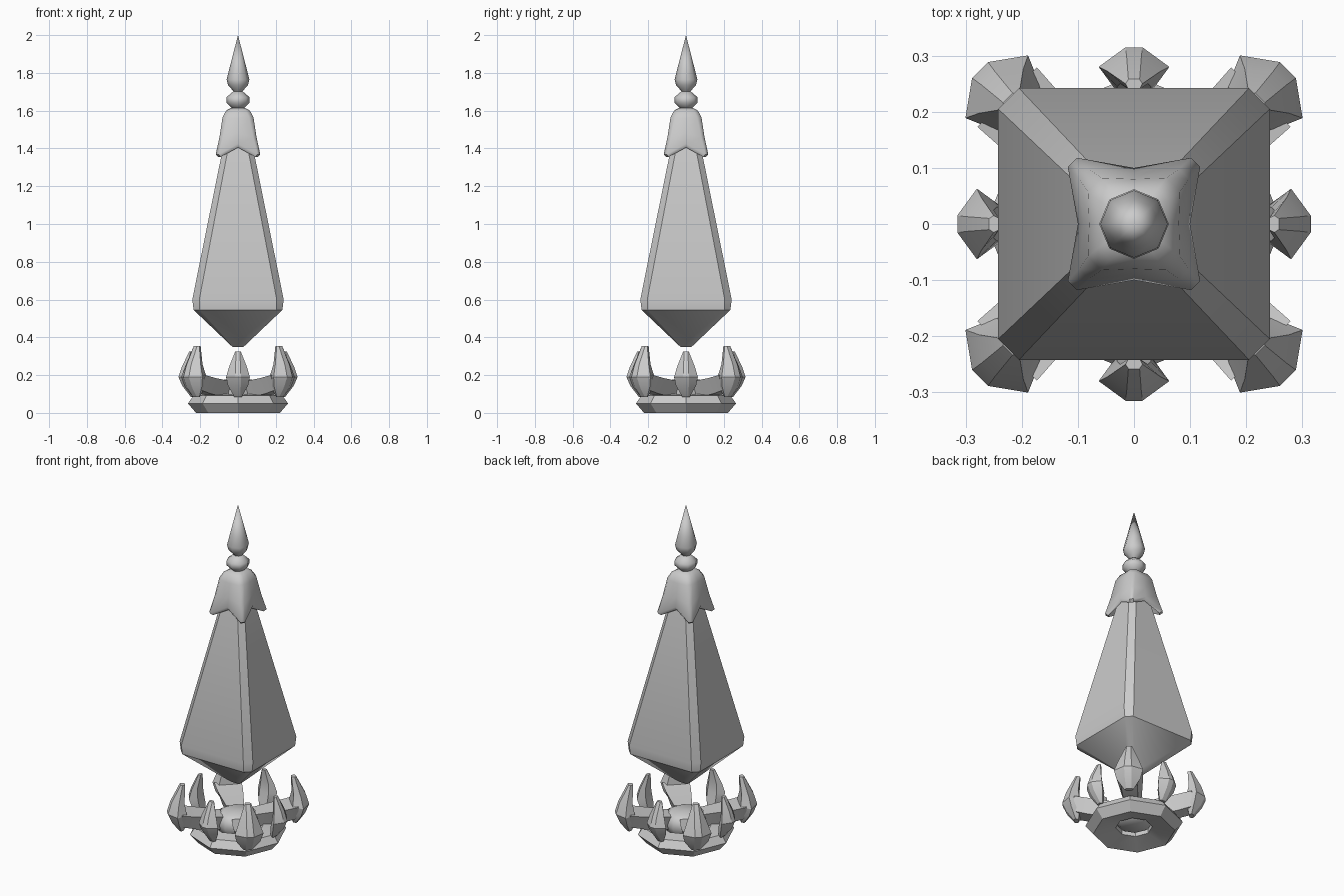
import bpy, bmesh, math

cube = bpy.data.objects.get("Cube")
if cube:
    bpy.data.objects.remove(cube, do_unlink=True)

stone = bpy.data.materials.new("grey_stone")
stone.use_nodes = True
GREY = (0.6, 0.6, 0.6, 1)
stone.diffuse_color = GREY
stone.node_tree.nodes["Principled BSDF"].inputs["Base Color"].default_value = GREY


def loft(name, rings, angle=30, closed=False, turn=0):
    """Skin a list of equal-length point rings; cap the ends or join them in a loop."""
    bm = bmesh.new()
    rows = [[bm.verts.new(p) for p in ring] for ring in rings]
    n = len(rows[0])
    pairs = list(zip(rows, rows[1:]))
    if closed:
        pairs.append((rows[-1], rows[0]))
    for low, high in pairs:
        for i in range(n):
            j = (i + 1) % n
            bm.faces.new((low[i], low[j], high[j], high[i]))
    if not closed:
        bm.faces.new(rows[0][::-1])
        bm.faces.new(rows[-1])
    bmesh.ops.remove_doubles(bm, verts=bm.verts, dist=0.0005)
    bmesh.ops.recalc_face_normals(bm, faces=bm.faces)
    mesh = bpy.data.meshes.new(name)
    bm.to_mesh(mesh)
    bm.free()
    mesh.materials.append(stone)
    obj = bpy.data.objects.new(name, mesh)
    obj.rotation_euler.z = turn
    bpy.context.collection.objects.link(obj)
    bpy.ops.object.select_all(action='DESELECT')
    obj.select_set(True)
    bpy.context.view_layer.objects.active = obj
    bpy.ops.object.shade_smooth_by_angle(angle=math.radians(angle))
    return obj


def circle(r, z, sides=8):
    step = math.tau / sides
    return [(r * math.cos(i * step), r * math.sin(i * step), z) for i in range(sides)]


def turned(name, profile, angle=50, closed=False):
    return loft(name, [circle(r, z) for r, z in profile], angle, closed)


def four_fold(quarter):
    """Repeat a quarter of a ring around the vertical axis."""
    ring = []
    for c, s in ((1, 0), (0, 1), (-1, 0), (0, -1)):
        ring += [(x * c - y * s, x * s + y * c, z) for x, y, z in quarter]
    return ring


# Octagonal base ring with a bowl-like hub in its middle
turned("base_ring", [(0.222, 0), (0.265, 0.05), (0.235, 0.092),
                     (0.15, 0.1), (0.1, 0.06), (0.1, 0.03)], 30, True)
turned("base_hub", [(0.07, 0.035), (0.105, 0.06), (0.125, 0.11),
                    (0.115, 0.155), (0.08, 0.175), (0, 0.18)])


# Crescent claws: each station holds height, outer, wing and inner radius,
# then half-widths of the outer ridge, the wing and the inner edge
def claw(name, stations, turn):
    rings = []
    for z, out, wing, inner, ridge, half, back in stations:
        rings.append([(out, -ridge, z), (out, ridge, z), (wing, half, z),
                      (inner, back, z), (inner, -back, z), (wing, -half, z)])
    loft(name, rings, 25, turn=turn)


small_claw = [
    (0.085, 0.25, 0.24, 0.225, 0.012, 0.02, 0.012),
    (0.145, 0.296, 0.268, 0.235, 0.015, 0.054, 0.03),
    (0.19, 0.315, 0.28, 0.245, 0.015, 0.063, 0.03),
    (0.245, 0.297, 0.272, 0.25, 0.013, 0.047, 0.025),
    (0.325, 0.258, 0.25, 0.24, 0.01, 0.015, 0.01),
]
large_claw = [
    (0.085, 0.325, 0.315, 0.3, 0.015, 0.025, 0.015),
    (0.14, 0.366, 0.335, 0.29, 0.019, 0.065, 0.045),
    (0.19, 0.388, 0.346, 0.29, 0.02, 0.079, 0.055),
    (0.255, 0.368, 0.335, 0.3, 0.017, 0.056, 0.035),
    (0.355, 0.318, 0.308, 0.292, 0.012, 0.018, 0.012),
]


# Wedge-shaped arm carrying a large claw: wide on top, narrow below
def arm(name, turn):
    rings = []
    for r, top, bottom, wide in ((0.09, 0.165, 0.08, 0.05),
                                 (0.24, 0.185, 0.1, 0.07),
                                 (0.32, 0.2, 0.12, 0.075)):
        rings.append([(r, -wide, top), (r, wide, top),
                      (r, wide * 0.6, bottom), (r, -wide * 0.6, bottom)])
    loft(name, rings, turn=turn)


for i, side in enumerate(("left", "back", "right", "front")):
    turn = i * math.pi / 2
    claw("small_claw_" + side, small_claw, turn)
for i, corner in enumerate(("back_left", "back_right", "front_right", "front_left")):
    turn = (i + 0.5) * math.pi / 2
    claw("large_claw_" + corner, large_claw, turn)
    arm("claw_arm_" + corner, turn)


# Floating crystal: square section with chamfered corners
def chamfered(half, flat, z):
    return four_fold([(half, -flat, z), (half, flat, z)])


loft("crystal", [chamfered(0.03, 0.025, 0.35), chamfered(0.235, 0.203, 0.545),
                 chamfered(0.242, 0.205, 0.6), chamfered(0.06, 0.033, 1.5)])


# Bell cap whose hem dips to points at the corners
def bell(mid, mid_z, far, near, corner_z):
    return four_fold([(mid, 0, mid_z), (far, near, corner_z), (near, far, corner_z)])


loft("bell_cap", [
    bell(0.06, 1.5, 0.06, 0.045, 1.5),
    bell(0.088, 1.405, 0.105, 0.092, 1.355),
    bell(0.1, 1.425, 0.118, 0.102, 1.368),
    bell(0.09, 1.48, 0.098, 0.08, 1.46),
    bell(0.08, 1.56, 0.082, 0.058, 1.565),
    bell(0.062, 1.597, 0.063, 0.042, 1.6),
    bell(0.036, 1.615, 0.033, 0.02, 1.615),
], 50)

# Finial: a bead and a spike
turned("finial_bead", [(0.025, 1.605), (0.062, 1.642), (0.062, 1.67), (0.025, 1.702)])
turned("finial_spike", [(0.012, 1.685), (0.03, 1.71), (0.053, 1.735), (0.06, 1.765),
                        (0.045, 1.825), (0, 2)])
